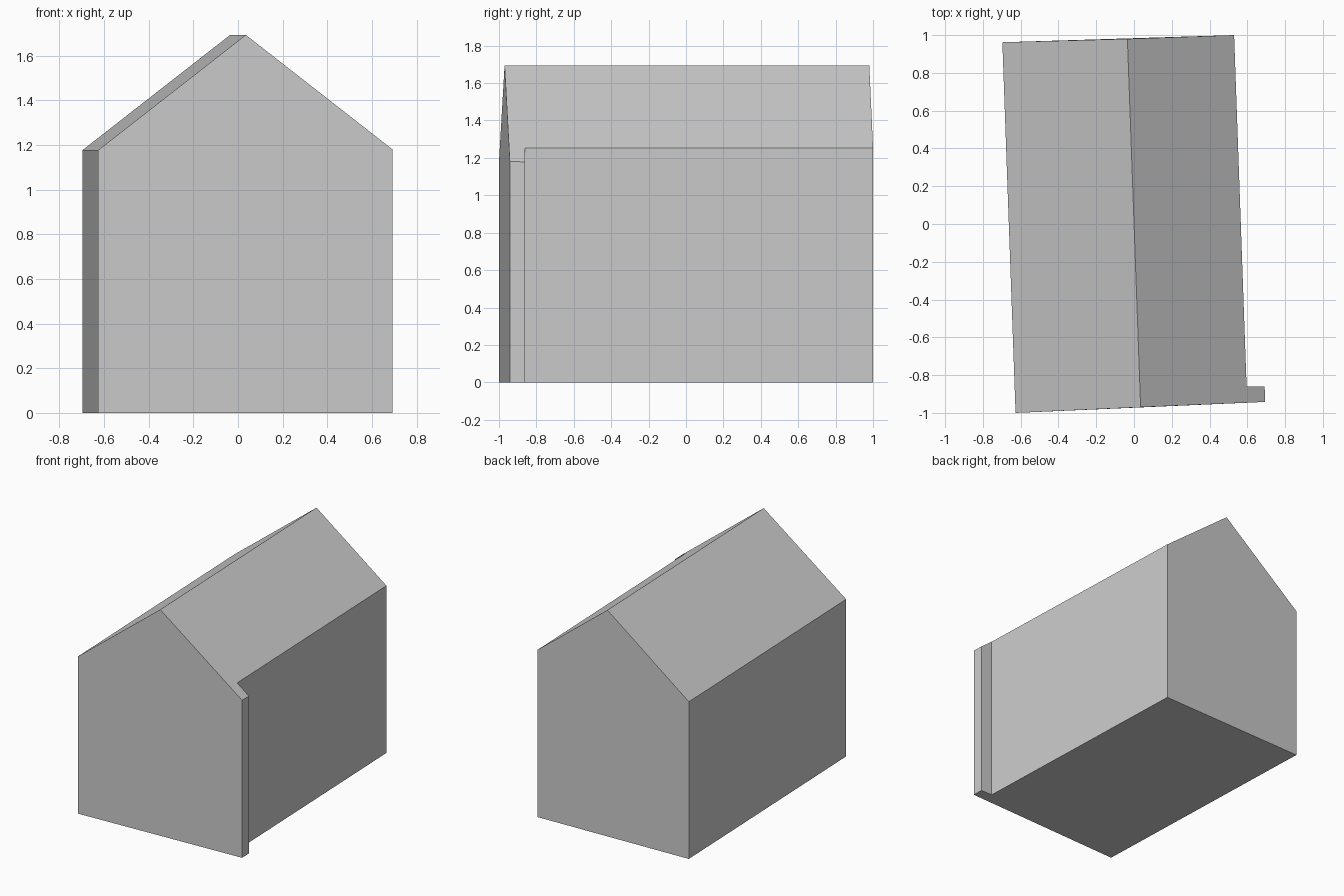
import bpy
import bmesh
from mathutils import Vector

cube = bpy.data.objects.get("Cube")
if cube:
    bpy.data.objects.remove(cube, do_unlink=True)

# Plain grey for the whole building
grey = bpy.data.materials.new("plain_grey")
grey.use_nodes = True
colour = (0.6, 0.6, 0.6, 1)
grey.diffuse_color = colour
grey.node_tree.nodes["Principled BSDF"].inputs["Base Color"].default_value = colour

# Ridge line, slightly turned from the y axis
RIDGE_Z, SLOPE = 1.694, 0.78
ridge_front = Vector((0.035, -0.97))
ridge_back = Vector((-0.035, 0.98))
along = (ridge_back - ridge_front).normalized()


def roof_point(p):
    """Lift a plan point onto the pitched roof."""
    p = Vector(p)
    distance = abs(along.cross(p - ridge_front))
    return Vector((p.x, p.y, RIDGE_Z - SLOPE * distance))


# Plan: four corners plus a small buttress at the front left
plan = [(-0.627, -1.0), (0.693, -0.942), (0.692, -0.86),
        (0.596, -0.86), (0.53, 1.0), (-0.697, 0.962)]

bm = bmesh.new()
base = [bm.verts.new((x, y, 0)) for x, y in plan]
eave = [bm.verts.new(roof_point(p)) for p in plan]
front_top = bm.verts.new(roof_point(ridge_front))
back_top = bm.verts.new(roof_point(ridge_back))

# Floor and walls, with a peak in each gable
gable_peak = {0: [front_top], 4: [back_top]}
bm.faces.new(base[::-1])
for i in range(len(plan)):
    j = (i + 1) % len(plan)
    bm.faces.new([base[i], base[j], eave[j]] + gable_peak.get(i, []) + [eave[i]])

# Two roof slopes
bm.faces.new([front_top] + eave[1:5] + [back_top])
bm.faces.new([back_top, eave[5], eave[0], front_top])
bmesh.ops.recalc_face_normals(bm, faces=bm.faces)

mesh = bpy.data.meshes.new("gabled_house")
bm.to_mesh(mesh)
bm.free()
mesh.materials.append(grey)
house = bpy.data.objects.new("gabled_house", mesh)
bpy.context.collection.objects.link(house)
